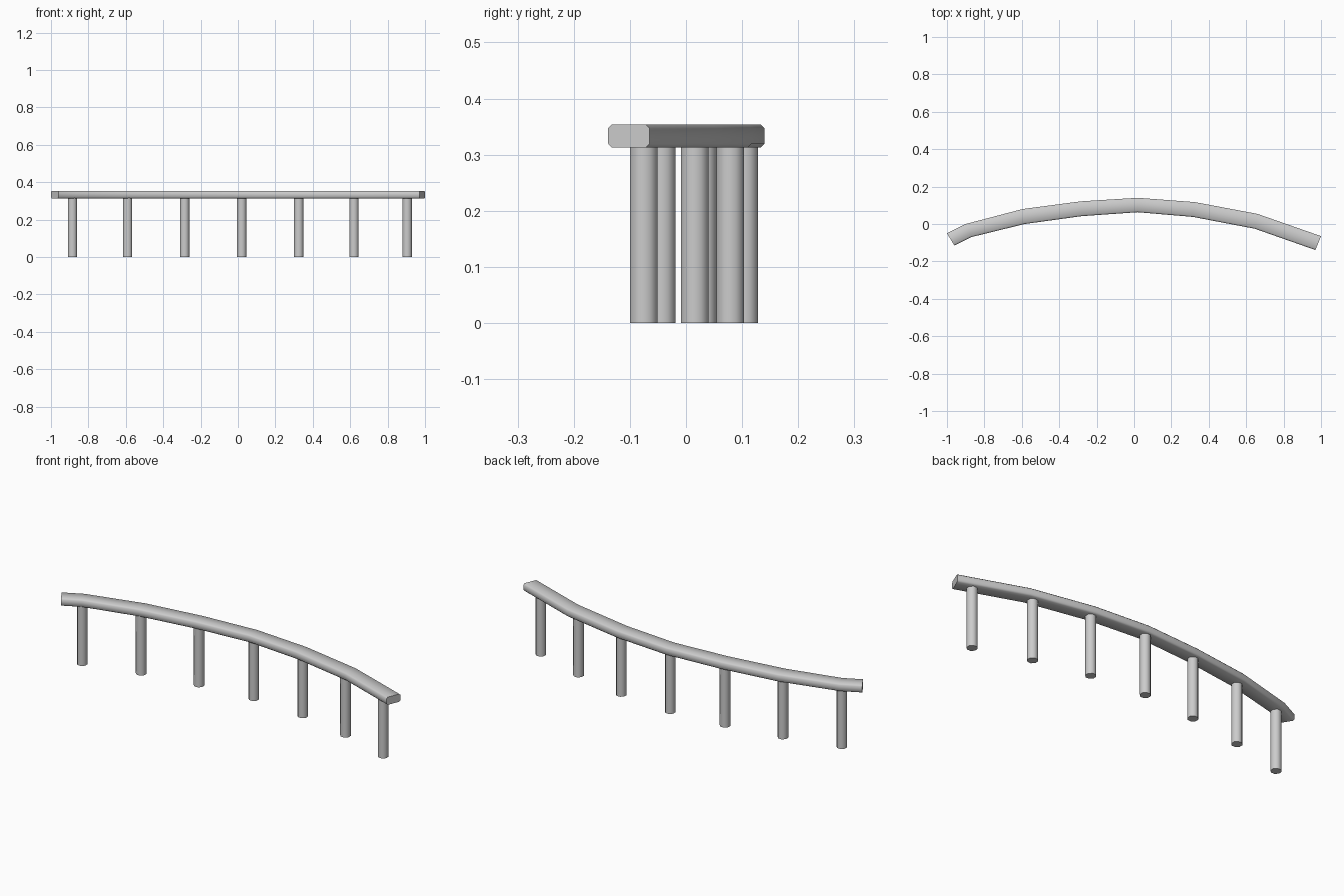
import bpy, bmesh, math
from mathutils import Vector

if "Cube" in bpy.data.objects:
    bpy.data.objects.remove(bpy.data.objects["Cube"])

RAIL_Z0, RAIL_Z1, CH = 0.313, 0.354, 0.007

# curved rail outline in plan: (back edge, front edge) at each joint
RAIL = [((-1.0, -0.05), (-0.96, -0.115)),
        ((-0.9, 0.0), (-0.87, -0.07)),
        ((-0.595, 0.08), (-0.585, 0.0)),
        ((-0.285, 0.121), (-0.28, 0.042)),
        ((0.02, 0.14), (0.02, 0.063)),
        ((0.325, 0.117), (0.315, 0.038)),
        ((0.66, 0.054), (0.645, -0.025)),
        ((1.0, -0.065), (0.97, -0.139))]

# post centres in plan
POSTS = [(-0.885, -0.043), (-0.59, 0.03), (-0.285, 0.08), (0.02, 0.104),
         (0.325, 0.079), (0.62, 0.016), (0.905, -0.075)]


def finish(name, bm, angle):
    bmesh.ops.recalc_face_normals(bm, faces=bm.faces)
    me = bpy.data.meshes.new(name)
    bm.to_mesh(me)
    bm.free()
    ob = bpy.data.objects.new(name, me)
    bpy.context.collection.objects.link(ob)
    bpy.ops.object.select_all(action='DESELECT')
    ob.select_set(True)
    bpy.context.view_layer.objects.active = ob
    bpy.ops.object.shade_smooth_by_angle(angle=math.radians(angle))


# rail: chamfered rectangle swept through the joints
bm = bmesh.new()
rings = []
for back, front in RAIL:
    b, f = Vector(back), Vector(front)
    d = (f - b).normalized() * CH
    section = [(b, RAIL_Z0 + CH), (b, RAIL_Z1 - CH), (b + d, RAIL_Z1), (f - d, RAIL_Z1),
               (f, RAIL_Z1 - CH), (f, RAIL_Z0 + CH), (f - d, RAIL_Z0), (b + d, RAIL_Z0)]
    rings.append([bm.verts.new((p.x, p.y, z)) for p, z in section])
for r, s in zip(rings, rings[1:]):
    for i in range(8):
        j = (i + 1) % 8
        bm.faces.new((r[i], r[j], s[j], s[i]))
bm.faces.new(rings[0])
bm.faces.new(rings[-1])
finish("curved_rail", bm, 50)

# posts: eight-sided columns reaching just into the rail
H = RAIL_Z0 + 0.005
for n, (x, y) in enumerate(POSTS, 1):
    bm = bmesh.new()
    rings = [[bm.verts.new((x + 0.0265 * math.cos(math.pi / 8 + k * math.pi / 4),
                            y + 0.0265 * math.sin(math.pi / 8 + k * math.pi / 4), z))
              for k in range(8)] for z in (0, H)]
    for k in range(8):
        j = (k + 1) % 8
        bm.faces.new((rings[0][k], rings[0][j], rings[1][j], rings[1][k]))
    for ring in rings:
        bm.faces.new(ring)
    finish(f"post_{n}", bm, 50)
